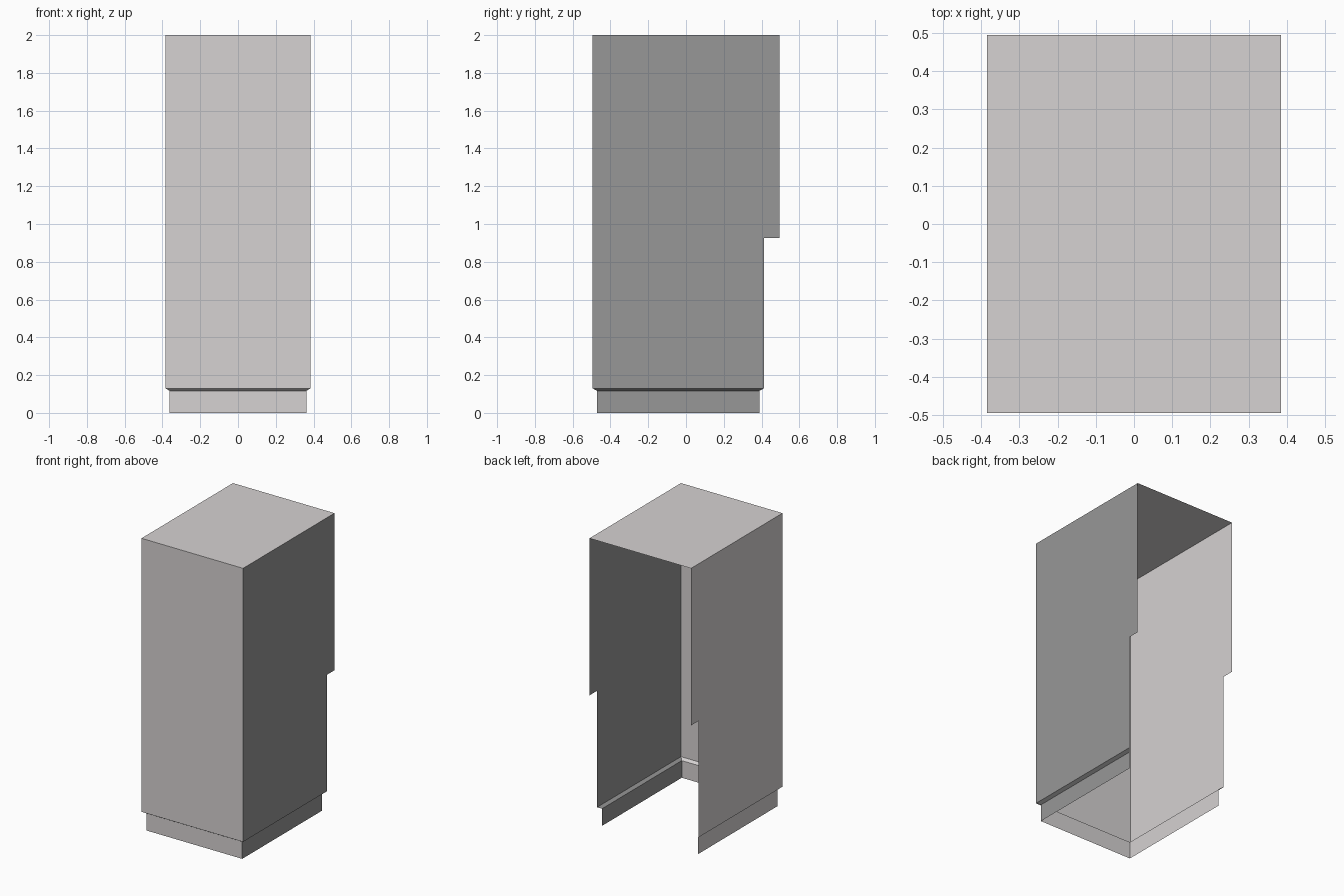
import bpy

cube = bpy.data.objects.get("Cube")
if cube:
    bpy.data.objects.remove(cube, do_unlink=True)


def make_material(name, color):
    mat = bpy.data.materials.new(name)
    mat.use_nodes = True
    mat.diffuse_color = color
    bsdf = mat.node_tree.nodes["Principled BSDF"]
    bsdf.inputs["Base Color"].default_value = color
    bsdf.inputs["Roughness"].default_value = 0.7
    return mat


light_grey = make_material("light_grey", (0.67, 0.645, 0.645, 1))
dark_grey = make_material("dark_grey", (0.31, 0.31, 0.31, 1))

# Cabinet dimensions
W, F, B = 0.384, -0.494, 0.494            # half width, front, upper back
LOW_B = 0.412                             # back edge below the step
PW, PF, PB = 0.3625, -0.472, 0.39         # plinth half width, front, back
Z_PLINTH, Z_BODY, Z_STEP, Z_TOP = 0.117, 0.13, 0.926, 2.0


def make_panel(name, polygons, mat):
    """Sheet object made from a few polygons, sharing matching corners."""
    verts = list(dict.fromkeys(p for poly in polygons for p in poly))
    mesh = bpy.data.meshes.new(name)
    mesh.from_pydata(verts, [], [[verts.index(p) for p in poly] for poly in polygons])
    mesh.materials.append(mat)
    mesh.update()
    obj = bpy.data.objects.new(name, mesh)
    bpy.context.collection.objects.link(obj)
    return obj


# Side panels: stepped wall, sloped lip and recessed plinth
def make_side(name, s, mat):
    wall = [(s * W, y, z) for y, z in (
        (F, Z_BODY), (LOW_B, Z_BODY), (LOW_B, Z_STEP),
        (B, Z_STEP), (B, Z_TOP), (F, Z_TOP))]
    lip = [(s * PW, PF, Z_PLINTH), (s * PW, PB, Z_PLINTH),
           (s * W, LOW_B, Z_BODY), (s * W, F, Z_BODY)]
    plinth = [(s * PW, PF, 0), (s * PW, PB, 0),
              (s * PW, PB, Z_PLINTH), (s * PW, PF, Z_PLINTH)]
    polys = [wall, lip, plinth]
    if s < 0:
        polys = [p[::-1] for p in polys]
    make_panel(name, polys, mat)


make_side("left_side_panel", 1, dark_grey)
make_side("right_side_panel", -1, light_grey)

# Front panel: three strips between successive levels
levels = [(PW, PF, 0), (PW, PF, Z_PLINTH), (W, F, Z_BODY), (W, F, Z_TOP)]
strips = [[(-w0, y0, z0), (w0, y0, z0), (w1, y1, z1), (-w1, y1, z1)]
          for (w0, y0, z0), (w1, y1, z1) in zip(levels, levels[1:])]
make_panel("front_panel", strips, light_grey)

# Top panel
make_panel("top_panel",
           [[(-W, F, Z_TOP), (W, F, Z_TOP), (W, B, Z_TOP), (-W, B, Z_TOP)]],
           light_grey)
